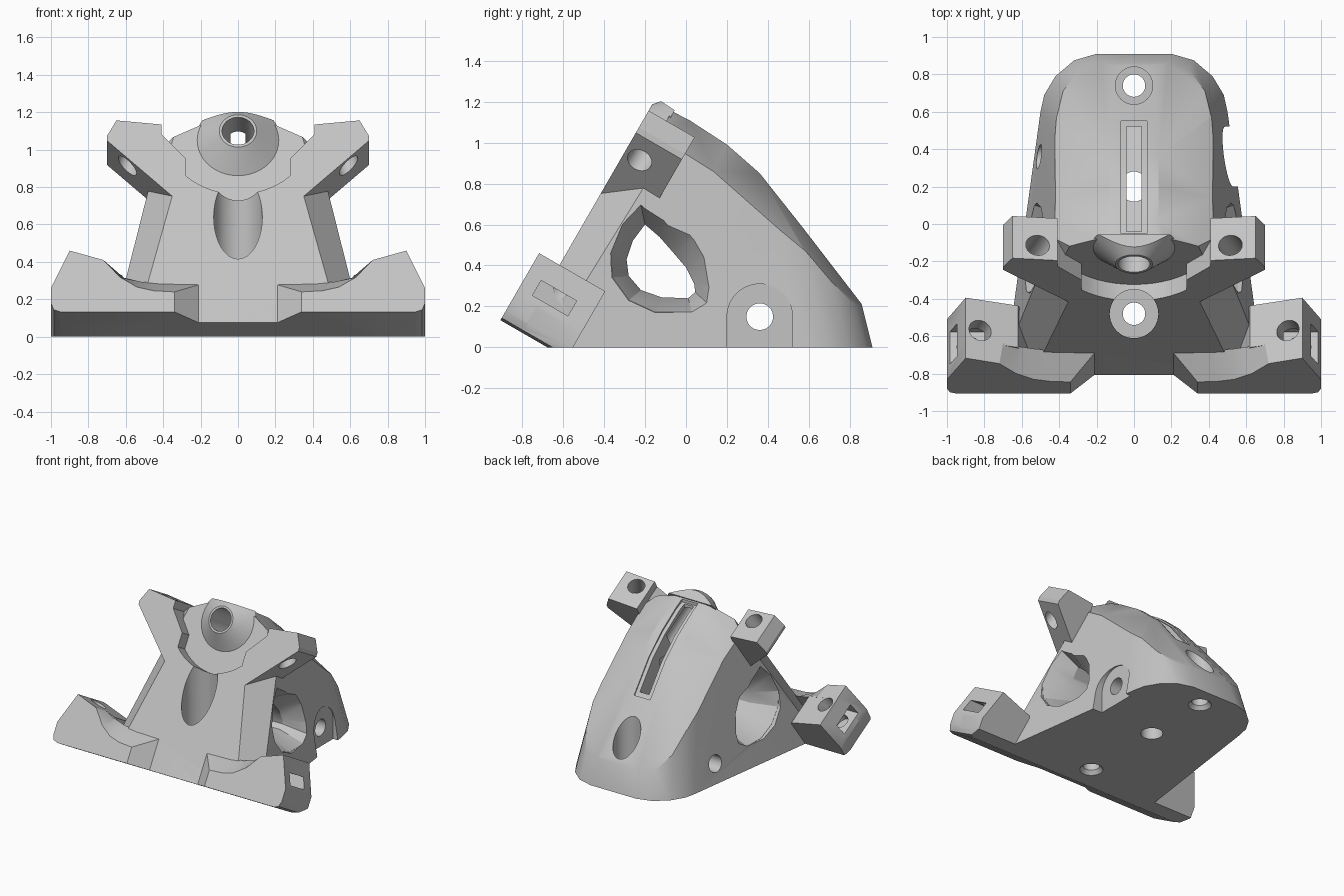
import bpy, bmesh, math
from mathutils import Vector

default_cube = bpy.data.objects.get("Cube")
if default_cube:
    bpy.data.objects.remove(default_cube, do_unlink=True)

# Single plastic colour
plastic = bpy.data.materials.new("light grey plastic")
plastic.use_nodes = True
grey = (0.55, 0.55, 0.55, 1)
plastic.diffuse_color = grey
plastic.node_tree.nodes["Principled BSDF"].inputs["Base Color"].default_value = grey

SIN, COS = math.sin(math.radians(60)), 0.5


def tilted(x, u, w):
    """Point on the leaning front: u runs up the slope, w runs into the body."""
    return Vector((x, -0.85 + COS * u + SIN * w, SIN * u - COS * w))


def make_object(name, bm):
    bmesh.ops.recalc_face_normals(bm, faces=bm.faces)
    mesh = bpy.data.meshes.new(name)
    bm.to_mesh(mesh)
    bm.free()
    mesh.materials.append(plastic)
    obj = bpy.data.objects.new(name, mesh)
    bpy.context.scene.collection.objects.link(obj)
    return obj


def loft_mesh(ring_a, ring_b):
    bm = bmesh.new()
    a = [bm.verts.new(p) for p in ring_a]
    b = [bm.verts.new(p) for p in ring_b]
    bm.faces.new(a)
    bm.faces.new(b)
    for i in range(len(a)):
        j = (i + 1) % len(a)
        bm.faces.new((a[i], a[j], b[j], b[i]))
    bmesh.ops.recalc_face_normals(bm, faces=bm.faces)
    return bm


def loft(name, ring_a, ring_b):
    return make_object(name, loft_mesh(ring_a, ring_b))


def round_mesh(start, end, r_start, r_end=None, sides=48):
    start, end = Vector(start), Vector(end)
    turn = (end - start).to_track_quat("Z", "Y")
    angles = [math.tau * i / sides for i in range(sides)]
    circle = [turn @ Vector((math.cos(t), math.sin(t), 0)) for t in angles]
    r_end = r_end or r_start
    return loft_mesh([start + c * r_start for c in circle], [end + c * r_end for c in circle])


def rod(name, *args):
    return make_object(name, round_mesh(*args))


def slice_off(bm, point, normal):
    """Remove everything on the normal side of a plane and close the cut."""
    cut = bmesh.ops.bisect_plane(bm, geom=bm.verts[:] + bm.edges[:] + bm.faces[:], dist=1e-5,
                                 plane_co=point, plane_no=Vector(normal).normalized(), clear_outer=True)
    edges = [e for e in bm.edges if e.is_boundary]
    if edges:
        bmesh.ops.holes_fill(bm, edges=edges, sides=0)


def combine(target, tool, operation):
    mod = target.modifiers.new("combine", "BOOLEAN")
    mod.operation, mod.object, mod.solver = operation, tool, "EXACT"
    depsgraph = bpy.context.evaluated_depsgraph_get()
    mesh = bpy.data.meshes.new_from_object(target.evaluated_get(depsgraph))
    target.modifiers.clear()
    target.data = mesh
    bpy.data.objects.remove(tool, do_unlink=True)


def add(tool):
    combine(body, tool, "UNION")


def cut(tool):
    combine(body, tool, "DIFFERENCE")


# Body: tapering footprint, trimmed by the leaning front and faceted roof
foot = [(0.2, 0.91), (0.32, 0.875), (0.42, 0.79), (0.48, 0.69), (0.5, 0.6), (0.7, -0.85)]
crown = [(0.08, 0.6), (0.18, 0.565), (0.26, 0.48), (0.31, 0.38), (0.333, 0.29), (0.49, -0.85)]


def both_sides(half, z):
    return [(x, y, z) for x, y in half] + [(-x, y, z) for x, y in reversed(half)]


bm = loft_mesh(both_sides(foot, 0), both_sides(crown, 1.25))
slice_off(bm, tilted(0, 0, 0), (0, -SIN, COS))
slice_off(bm, tilted(0, 0.087, 0), (0, -COS, -SIN))
roof = [(0.855, 0.215), (0.57, 0.585), (0.36, 0.85), (0.2, 0.99), (0.02, 1.107), (-0.12, 1.18)]
side_fall = [0, 0.35, 0.65, 0.6, 0.25]
for (y0, z0), (y1, z1), fall in zip(roof, roof[1:], side_fall):
    ny, nz = z1 - z0, y0 - y1
    slice_off(bm, (0, y0, z0), (0, ny, nz))
    if fall:
        for side in (1, -1):
            slice_off(bm, (side * 0.13, y0, z0), (side * fall * nz, ny, nz))
# Chamfered sides of the front plate
low, high, rear = Vector((0.47, -0.66, 0.33)), Vector((0.35, -0.42, 0.75)), Vector((0.58, -0.5, 0.335))
chamfer = (high - low).cross(rear - low)
if chamfer.x < 0:
    chamfer.negate()
for side in (1, -1):
    slice_off(bm, (side * low.x, low.y, low.z), (side * chamfer.x, chamfer.y, chamfer.z))
body = make_object("bracket_body", bm)

# Round recess with a conical nozzle seat at the top of the front
cut(rod("seat_recess", tilted(0, 1.28, -0.2), tilted(0, 1.28, 0.1), 0.4))
bm = round_mesh(tilted(0, 1.27, 0), tilted(0, 1.27, 0.11), 0.1, 0.23)
slice_off(bm, (0, -0.127, 1.205), (0, 0.55, 0.83))
add(make_object("nozzle_seat", bm))

# Lower ears with raised pads, and upper arms
ear = [(0.5, 0.087), (0.95, 0.087), (0.985, 0.1), (1, 0.14), (1, 0.234), (0.9, 0.465), (0.62, 0.38)]
ear_tip = ear[1:6]
pad_front = [(0.34, 0.087)] + ear_tip + [(0.72, 0.407), (0.63, 0.3), (0.54, 0.24), (0.45, 0.217), (0.34, 0.21)]
pad_base = [(0.2, 0.087)] + ear_tip + [(0.7, 0.405), (0.61, 0.37), (0.52, 0.345), (0.42, 0.335), (0.2, 0.33)]
arm = [(0.28, 0.8), (0.35, 0.866), (0.7, 1.21), (0.7, 1.24), (0.65, 1.335), (0.41, 1.31), (0.41, 1.25), (0.28, 1.1)]


def ring(points, side, w):
    return [tilted(side * x, u, w) for x, u in points]


for side, word in ((1, "left"), (-1, "right")):
    add(loft(word + "_ear", ring(ear, side, 0), ring(ear, side, 0.258)))
    add(loft(word + "_pad", ring(pad_front, side, -0.115), ring(pad_base, side, 0.01)))
    add(loft(word + "_arm", ring(arm, side, 0), ring(arm, side, 0.26)))

# Flat underside
square = [(-2, -2), (2, -2), (2, 2), (-2, 2)]
cut(loft("ground_trim", [(x, y, 0) for x, y in square], [(x, y, -1) for x, y in square]))

# Screw holes through arms and ears, and nut slots in the ear ends
nut = [(0.27, -0.04), (0.355, -0.04), (0.355, 0.16), (0.27, 0.16)]
for side in (1, -1):
    cut(rod("screw_hole", tilted(side * 0.47, 1.45, 0.09), tilted(side * 0.9, 0.22, 0.065), 0.062))
    cut(loft("nut_slot", [tilted(side * 0.8, u, w) for u, w in nut],
             [tilted(side * 1.1, u, w) for u, w in nut]))

# Side windows: through opening with a sloped rim
inner = [(-0.2, 0.6), (-0.26, 0.52), (-0.29, 0.43), (-0.28, 0.35), (-0.22, 0.28), (-0.12, 0.245),
         (0.01, 0.24), (0.045, 0.27), (0.04, 0.31), (0, 0.39), (-0.06, 0.46), (-0.13, 0.54)]
outer = [(-0.23, 0.74), (-0.32, 0.62), (-0.37, 0.46), (-0.36, 0.34), (-0.28, 0.23), (-0.15, 0.17),
         (0.03, 0.17), (0.11, 0.21), (0.13, 0.3), (0.11, 0.5), (0.06, 0.6), (-0.1, 0.66)]


def upright(points, x):
    return [(x, y, z) for y, z in points]


cut(loft("window_opening", upright(inner, -0.8), upright(inner, 0.8)))
for side in (1, -1):
    cut(loft("window_rim", upright(inner, side * 0.36), upright(outer, side * 0.56)))
    cut(loft("window_mouth", upright(outer, side * 0.555), upright(outer, side * 0.8)))

# Nozzle bore and the slot along the ridge
cut(rod("nozzle_bore", tilted(0, 1.27, -0.1), tilted(0, 1.27, 0.42), 0.085))
slot = [(-0.04, 1.4), (0.52, 1.4), (0.52, 0.5), (0.2, 0.7), (-0.04, 0.85)]
cut(loft("ridge_slot", upright(slot, -0.04), upright(slot, 0.04)))
ledge = [(y + (0.03 if y > 0.5 else -0.01 if y < 0 else 0), z - 0.015) for y, z in roof[1:5] + [(-0.04, 1.136)]]
ledge[0] = (0.55, 0.595)
cut(loft("slot_ledge", upright(ledge + [(-0.05, 1.4), (0.55, 1.4)], -0.07),
         upright(ledge + [(-0.05, 1.4), (0.55, 1.4)], 0.07)))

# Vertical mounting holes with pockets above and countersinks below
for y, pocket, floor in ((-0.48, 0.13, 0.2), (0.74, 0.1, 0.15)):
    cut(rod("mount_hole", (0, y, -0.1), (0, y, 0.5), 0.06))
    cut(rod("mount_pocket", (0, y, floor), (0, y, 1.3), pocket))
    cut(rod("mount_countersink", (0, y, -0.02), (0, y, 0.03), 0.1, 0.06))
cut(rod("middle_hole", (0, 0.2, -0.1), (0, 0.2, 0.8), 0.08))

# Cross hole with an arched pocket on the left side
cut(rod("cross_hole", (-0.9, 0.36, 0.15), (0.9, 0.36, 0.15), 0.065))
arch = [(0.36 + 0.16 * math.cos(t), 0.15 + 0.16 * math.sin(t)) for t in [math.pi * i / 20 for i in range(21)]]
arch += [(0.2, -0.1), (0.52, -0.1)]
cut(loft("arch_pocket", upright(arch, 0.47), upright(arch, 0.9)))

# Smooth the round walls while keeping crisp edges
bpy.ops.object.select_all(action="DESELECT")
body.select_set(True)
bpy.context.view_layer.objects.active = body
bpy.ops.object.shade_smooth_by_angle(angle=math.radians(25))
